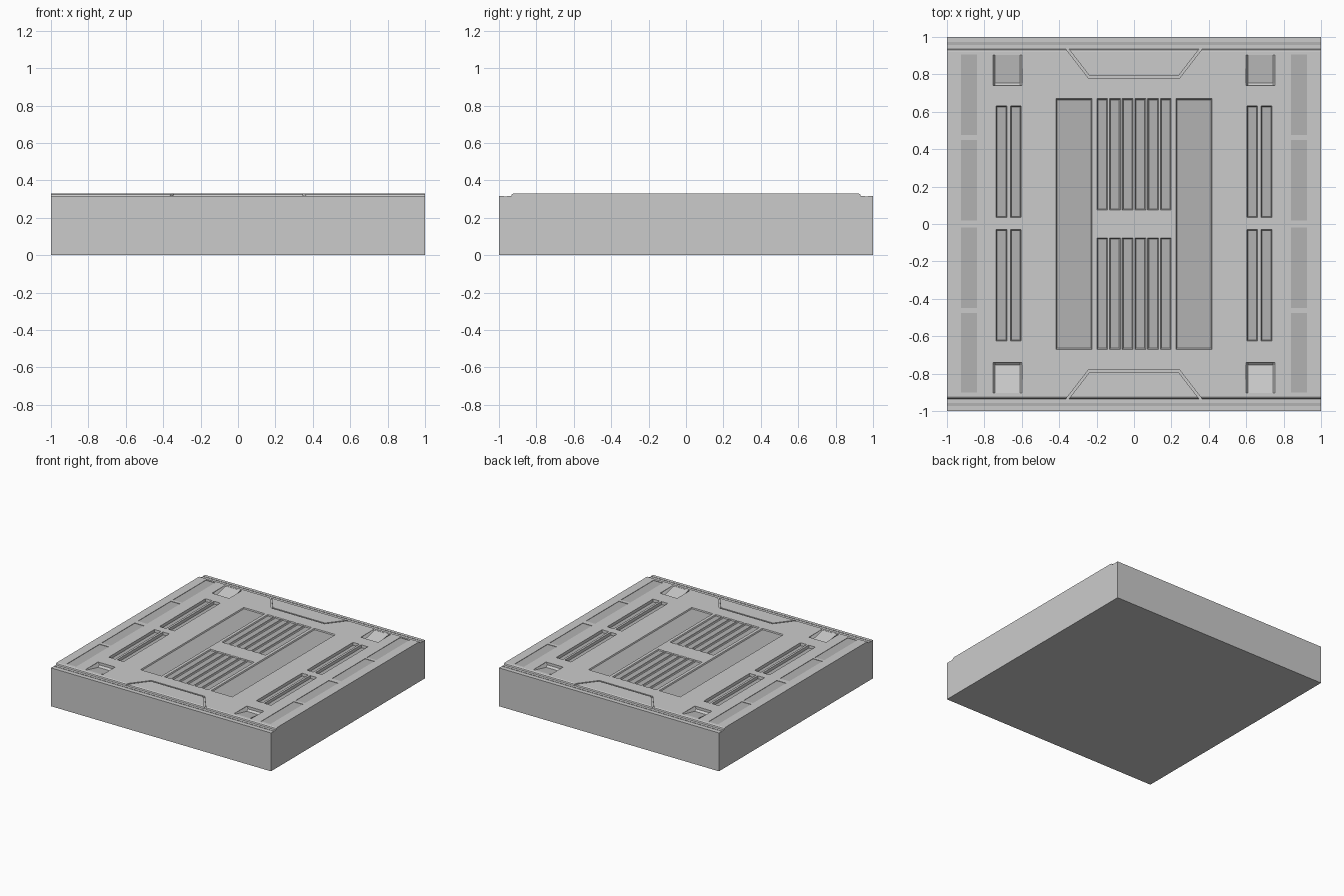
import bpy, bmesh

if "Cube" in bpy.data.objects:
    bpy.data.objects.remove(bpy.data.objects["Cube"])

TOP, STEP = 0.33, 0.315


def material(name, v):
    m = bpy.data.materials.new(name)
    m.diffuse_color = (v, v, v, 1)
    m.use_nodes = True
    m.node_tree.nodes["Principled BSDF"].inputs["Base Color"].default_value = m.diffuse_color
    return m


LIGHT, DARK = material("light_grey", 0.8), material("dark_grey", 0.45)


def loft(bm, rings):
    # closed solid through a list of equal rings
    vs = [[bm.verts.new(p) for p in r] for r in rings]
    n = len(vs[0])
    for a, b in zip(vs, vs[1:]):
        for i in range(n):
            j = (i + 1) % n
            bm.faces.new((a[i], a[j], b[j], b[i]))
    bm.faces.new(vs[0])
    bm.faces.new(vs[-1])


def finish(bm, name, mat):
    bmesh.ops.recalc_face_normals(bm, faces=bm.faces)
    me = bpy.data.meshes.new(name)
    bm.to_mesh(me)
    bm.free()
    me.materials.append(mat)
    ob = bpy.data.objects.new(name, me)
    bpy.context.collection.objects.link(ob)
    return ob


def recess(bm, x0, x1, y0, y1, depth, taper=0.0, top=TOP):
    # rectangular recess with sloping walls
    def ring(t, z):
        return [(x0 + t, y0 + t, z), (x1 - t, y0 + t, z),
                (x1 - t, y1 - t, z), (x0 + t, y1 - t, z)]
    loft(bm, [ring(0, top + 0.004), ring(0, top), ring(taper, top - depth)])


# slab with stepped, chamfered front and back edges
half = [(1, 0), (1, STEP), (0.935, STEP), (0.931, 0.325), (0.923, TOP)]
profile = half + [(-y, z) for y, z in reversed(half)]
bm = bmesh.new()
loft(bm, [[(x, y, z) for y, z in profile] for x in (-1, 1)])
slab = finish(bm, "floor_slab", LIGHT)

# dark inlays and slots
bm = bmesh.new()
for s in (-1, 1):
    def mx(a, b):
        return tuple(sorted((s * a, s * b)))
    # wide centre panels
    recess(bm, *mx(0.225, 0.417), -0.67, 0.67, 0.008, 0.006)
    # edge band on the step
    recess(bm, -1.01, 1.01, *mx(0.958, 0.973), 0.002, 0, STEP)
    # outer side panels
    for y0, y1 in ((0.475, 0.905), (0.02, 0.45), (-0.45, -0.02), (-0.9, -0.475)):
        recess(bm, *mx(0.84, 0.925), y0, y1, 0.003)
    # paired slots
    for a, b in ((0.603, 0.66), (0.678, 0.738)):
        for y0, y1 in ((0.035, 0.632), (-0.625, -0.03)):
            recess(bm, *mx(a, b), y0, y1, 0.02, 0.006)
    # narrow centre strips
    for i in range(6):
        x = -0.17 + i * 0.068
        recess(bm, x - 0.029, x + 0.029, *mx(0.075, 0.67), 0.008, 0.006)
inlays = finish(bm, "inlay_cutter", DARK)

# corner pockets and trapezoid seams
bm = bmesh.new()
for sy in (-1, 1):
    for sx in (-1, 1):
        rings = []
        for x, d in ((0.598, 0.004), (0.61, 0.035), (0.742, 0.035), (0.754, 0.004)):
            p = [(0.74, TOP + 0.01), (0.903, TOP + 0.01), (0.903, TOP - 0.001),
                 (0.755, TOP - d), (0.74, TOP - d * 0.6)]
            rings.append([(sx * x, sy * y, z) for y, z in p])
        loft(bm, rings)

    def slant(y, off):
        return 0.37 - 0.13 * (0.953 - y) / 0.168 + off
    w = 0.0076
    right = [(slant(y, o), y) for y, o in
             ((0.791, -w), (0.953, -w), (0.953, w), (0.779, w))]
    outline = right + [(-x, y) for x, y in reversed(right)]
    loft(bm, [[(x, sy * y, z) for x, y in outline] for z in (0.3165, TOP + 0.01)])
pockets = finish(bm, "pocket_cutter", LIGHT)

# carve the slab
slab.data.materials.append(DARK)
bpy.context.view_layer.objects.active = slab
for cutter in (inlays, pockets):
    cutter.hide_render = True
    mod = slab.modifiers.new("carve", 'BOOLEAN')
    mod.operation = 'DIFFERENCE'
    mod.solver = 'EXACT'
    mod.material_mode = 'TRANSFER'
    mod.object = cutter
    bpy.ops.object.modifier_apply(modifier=mod.name)
    bpy.data.objects.remove(cutter)
